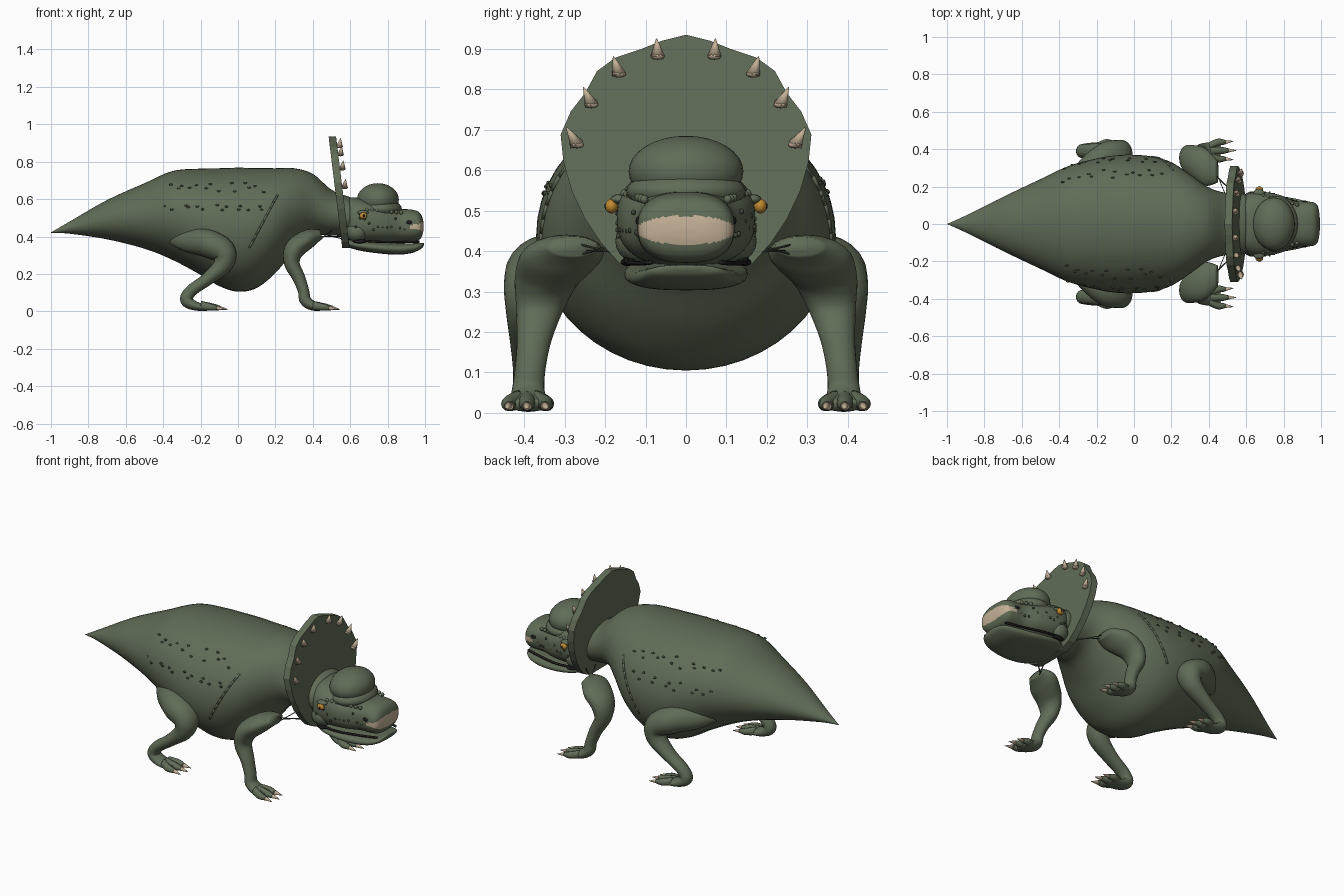
import bpy, bmesh, math, random
from mathutils import Vector

if "Cube" in bpy.data.objects:
    bpy.data.objects.remove(bpy.data.objects["Cube"])
random.seed(4)


def material(name, r, g, b):
    m = bpy.data.materials.new(name)
    m.use_nodes = True
    m.diffuse_color = (r, g, b, 1)
    bsdf = m.node_tree.nodes["Principled BSDF"]
    bsdf.inputs["Base Color"].default_value = (r, g, b, 1)
    bsdf.inputs["Roughness"].default_value = 0.8
    return m


SKIN = material("green skin", 0.116, 0.149, 0.094)
WART = material("dark wart green", 0.05, 0.063, 0.04)
HORN = material("pale horn", 0.55, 0.44, 0.31)
AMBER = material("amber eye", 0.52, 0.25, 0.03)
BLACK = material("mouth black", 0.012, 0.012, 0.012)


def finish(name, bm, mat, smooth=True):
    bmesh.ops.recalc_face_normals(bm, faces=bm.faces)
    me = bpy.data.meshes.new(name)
    bm.to_mesh(me)
    bm.free()
    me.materials.append(mat)
    for p in me.polygons:
        p.use_smooth = smooth
    ob = bpy.data.objects.new(name, me)
    bpy.context.collection.objects.link(ob)
    return ob


def spline(rows, steps=6):
    """Smooth curve through rows of numbers."""
    rows = [Vector(r) for r in rows]
    out = []
    for i in range(len(rows) - 1):
        p0, p1, p2 = rows[max(i - 1, 0)], rows[i], rows[i + 1]
        p3 = rows[min(i + 2, len(rows) - 1)]
        for k in range(steps):
            t = k / steps
            out.append(0.5 * (2 * p1 + (p2 - p0) * t + (2 * p0 - 5 * p1 + 4 * p2 - p3) * t * t
                              + (3 * p1 - p0 - 3 * p2 + p3) * t ** 3))
    return out + [rows[-1]]


def loft(name, rows, mat, n=24, upright=False, power=1.0, steps=6):
    """Skin rings along rows of x, y, z, side radius, vertical radius."""
    pts = spline(rows, steps)
    bm = bmesh.new()
    rings = []
    for i, p in enumerate(pts):
        tangent = (pts[min(i + 1, len(pts) - 1)] - pts[max(i - 1, 0)])
        up = Vector((-tangent[2], 0, tangent[0])).normalized()
        if upright or up.length == 0:
            up = Vector((0, 0, 1))
        ring = []
        for k in range(n):
            a = 2 * math.pi * k / n
            c, s = math.cos(a), math.sin(a)
            c = math.copysign(abs(c) ** power, c) * max(p[3], 0.0005)
            s = math.copysign(abs(s) ** power, s) * max(p[4], 0.0005)
            ring.append(bm.verts.new(Vector(p[:3]) + Vector((0, c, 0)) + up * s))
        rings.append(ring)
    for a, b in zip(rings, rings[1:]):
        for k in range(n):
            bm.faces.new((a[k], a[(k + 1) % n], b[(k + 1) % n], b[k]))
    bm.faces.new(rings[0])
    bm.faces.new(rings[-1])
    return finish(name, bm, mat)


def outline(rows):
    """Turn x, bottom, top, half width into loft rows."""
    return [(x, 0, (b + t) / 2, w, (t - b) / 2) for x, b, t, w in rows]


def ball(name, loc, size, mat, seg=10):
    bm = bmesh.new()
    bmesh.ops.create_uvsphere(bm, u_segments=seg * 2, v_segments=seg, radius=1)
    bmesh.ops.scale(bm, vec=size, verts=bm.verts)
    bmesh.ops.translate(bm, vec=loc, verts=bm.verts)
    return finish(name, bm, mat)


def cone(name, a, b, r1, r2, mat, seg=10):
    a, b = Vector(a), Vector(b)
    bm = bmesh.new()
    bmesh.ops.create_cone(bm, cap_ends=True, segments=seg, radius1=r1, radius2=r2,
                          depth=(b - a).length)
    bmesh.ops.rotate(bm, matrix=(b - a).to_track_quat('Z', 'Y').to_matrix(), verts=bm.verts)
    bmesh.ops.translate(bm, vec=(a + b) / 2, verts=bm.verts)
    return finish(name, bm, mat)


# Body, tail and neck
body_rows = outline([
    (-1, .42, .422, 0), (-.9, .415, .48, .045), (-.7, .385, .595, .145), (-.5, .335, .685, .24),
    (-.35, .275, .75, .31), (-.2, .195, .763, .35), (-.1, .135, .765, .367), (0, .105, .768, .37),
    (.1, .125, .766, .36), (.2, .205, .765, .33), (.3, .32, .765, .265), (.4, .4, .735, .195),
    (.5, .405, .65, .165), (.6, .4, .61, .16)])
loft("body", body_rows, SKIN, n=48, upright=True)
body_curve = spline(body_rows)


def on_body(x, z, s):
    p = min(body_curve, key=lambda q: abs(q[0] - x))
    h = min(0.99, abs(z - p[2]) / p[4])
    return Vector((x, s * p[3] * math.sqrt(1 - h * h), z))


# Skull with a lens-shaped horn patch on the beak tip
skull = loft("skull", outline([
    (.57, .4, .6, .13), (.62, .365, .61, .165), (.7, .362, .595, .17), (.78, .365, .565, .155),
    (.86, .37, .548, .122), (.92, .372, .545, .12), (.96, .378, .535, .116),
    (.98, .395, .515, .1), (.99, .425, .485, .065), (.993, .45, .46, .02)]),
    SKIN, n=96, upright=True, power=0.8)
skull.data.materials.append(HORN)
for f in skull.data.polygons:
    c = f.center
    if c.x > .92 and abs(c.z - .452) < .035 * (1 - (abs(c.y) / .135) ** 3):
        f.material_index = 1
ball("skull_dome", (.748, 0, .597), (.112, .142, .088), SKIN, 16)
ball("forehead", (.758, 0, .548), (.118, .148, .055), SKIN, 16)

# Lower jaw
loft("lower_jaw", outline([
    (.58, .345, .385, .1), (.65, .325, .38, .145), (.75, .31, .37, .152), (.85, .303, .365, .138),
    (.93, .312, .364, .118), (.98, .335, .366, .085), (.994, .353, .366, .03)]),
    SKIN, n=32, upright=True, power=0.8)

# Neck frill: tilted scalloped plate
half = [(0, .935), (.06, .92), (.11, .9), (.175, .878), (.22, .845), (.25, .79), (.285, .745),
        (.31, .688), (.303, .62), (.283, .55), (.25, .48), (.21, .42), (.165, .37), (.1, .34)]
edge = half + [(-y, z) for y, z in reversed(half[1:])]


def frill_x(z):
    return .597 - .122 * (z - .34)


bm = bmesh.new()
front = [bm.verts.new((frill_x(z), y, z)) for y, z in edge]
back = [bm.verts.new((frill_x(z) - .04, y, z)) for y, z in edge]
bm.faces.new(front)
bm.faces.new(back[::-1])
for k in range(len(edge)):
    j = (k + 1) % len(edge)
    bm.faces.new((front[k], front[j], back[j], back[k]))
finish("neck_frill", bm, SKIN, smooth=False)


def foot(name, x, y):
    for i in (-1, 0, 1):
        ty = y + i * .044
        tx = x + (.015 if i == 0 else 0)
        loft(name + "_toe", [(x - .07, y + i * .022, .032, .022, .024),
                             (tx - .02, ty, .023, .02, .019), (tx + .018, ty, .018, .012, .012)],
             SKIN, n=12, steps=4)
        cone(name + "_claw", (tx + .01, ty, .019), (tx + .062, ty + i * .006, .01),
             .0135, .001, HORN)


for s, side in ((1, "left"), (-1, "right")):
    # Hind leg, its thigh fading into the flank
    loft(side + "_hind_leg", [(x, s * y, z, a, b) for x, y, z, a, b in (
        (-.36, .22, .39, .03, .03), (-.27, .29, .375, .07, .06), (-.17, .345, .365, .09, .075),
        (-.08, .37, .32, .08, .068), (-.08, .385, .25, .06, .052), (-.16, .39, .175, .045, .035),
        (-.25, .39, .11, .038, .032), (-.275, .39, .06, .038, .034),
        (-.225, .39, .028, .045, .024), (-.14, .39, .018, .05, .014))],
        SKIN)
    foot(side + "_hind_foot", -.13, s * .39)

    # Front leg, with the shoulder set inward
    loft(side + "_front_leg", [(x, s * y, z, a, b) for x, y, z, a, b in (
        (.445, .28, .412, .06, .025), (.38, .305, .39, .1, .05), (.305, .34, .335, .083, .055),
        (.288, .36, .26, .06, .042), (.325, .375, .18, .043, .034), (.35, .385, .11, .038, .03),
        (.36, .39, .06, .04, .031), (.4, .39, .03, .047, .026), (.46, .39, .018, .052, .014))],
        SKIN)
    foot(side + "_front_foot", .47, s * .393)

    # Thin sinews between shoulder and neck
    for a, b in (((.4, .3, .425), (.57, .13, .385)), ((.41, .28, .4), (.55, .15, .4)),
                 ((.43, .3, .38), (.5, .13, .43))):
        cone(side + "_sinew", (a[0], s * a[1], a[2]), (b[0], s * b[1], b[2]), .0025, .0025, WART, 6)

    # Flank ridge following the body
    ridge = [on_body(.06 + .15 * t / 8, .34 + .28 * t / 8, s) for t in range(9)]
    for a, b in zip(ridge, ridge[1:]):
        cone(side + "_flank_ridge", a, b, .006, .006, SKIN, 6)

    # Warts along the flank
    for row, z in enumerate((.675, .65, .57, .545)):
        for k in range(7):
            x = -.37 + k * .08 + random.uniform(-.02, .02) + row % 2 * .035
            p = on_body(x, z + random.uniform(-.012, .012), s)
            ball(side + "_flank_wart", p, (.01, .006, .006), WART, 5)

    # Frill spikes, the lower ones leaning outward
    for y, z, lean in ((.07, .882, .003), (.166, .838, .014), (.234, .762, .02), (.27, .663, .026)):
        base = Vector((frill_x(z) + .012, s * y, z))
        ball(side + "_spike_base", base, (.018, .0175, .009), HORN, 6)
        cone(side + "_frill_spike", base, base + Vector((.006, s * lean, .044)), .018, .001, HORN)

    # Eyes, nostrils, cheeks and mouth corners
    ball(side + "_eye", (.67, s * .184, .511), (.021, .016, .018), AMBER)
    ball(side + "_pupil", (.672, s * .196, .511), (.007, .006, .009), BLACK, 6)
    ball(side + "_eyelid", (.668, s * .163, .528), (.03, .024, .013), SKIN)
    ball(side + "_nostril", (.915, s * .113, .475), (.018, .012, .012), BLACK, 6)
    ball(side + "_cheek", (.635, s * .115, .425), (.06, .06, .055), SKIN)
    ball(side + "_mouth_corner", (.65, s * .142, .373), (.035, .02, .01), BLACK, 6)
    loft(side + "_lip_line", [(x, s * y, z, .008, .006) for x, y, z in (
        (.64, .148, .38), (.75, .143, .372), (.87, .115, .37), (.97, .088, .372))], BLACK, n=8)

    # Brow beads and cheek warts
    for k in range(8):
        ball(side + "_brow_bead", (.69 + k * .026, s * (.152 - k * .007), .542 - k * .002),
             (.011, .01, .011), SKIN, 6)
    for k in range(12):
        t = k / 11
        ball(side + "_cheek_wart", (.63 + .26 * t, s * (.169 - .054 * max(0, t - .35) / .65),
                                    .47 + random.uniform(-.035, .035)), (.007, .006, .007), WART, 5)
